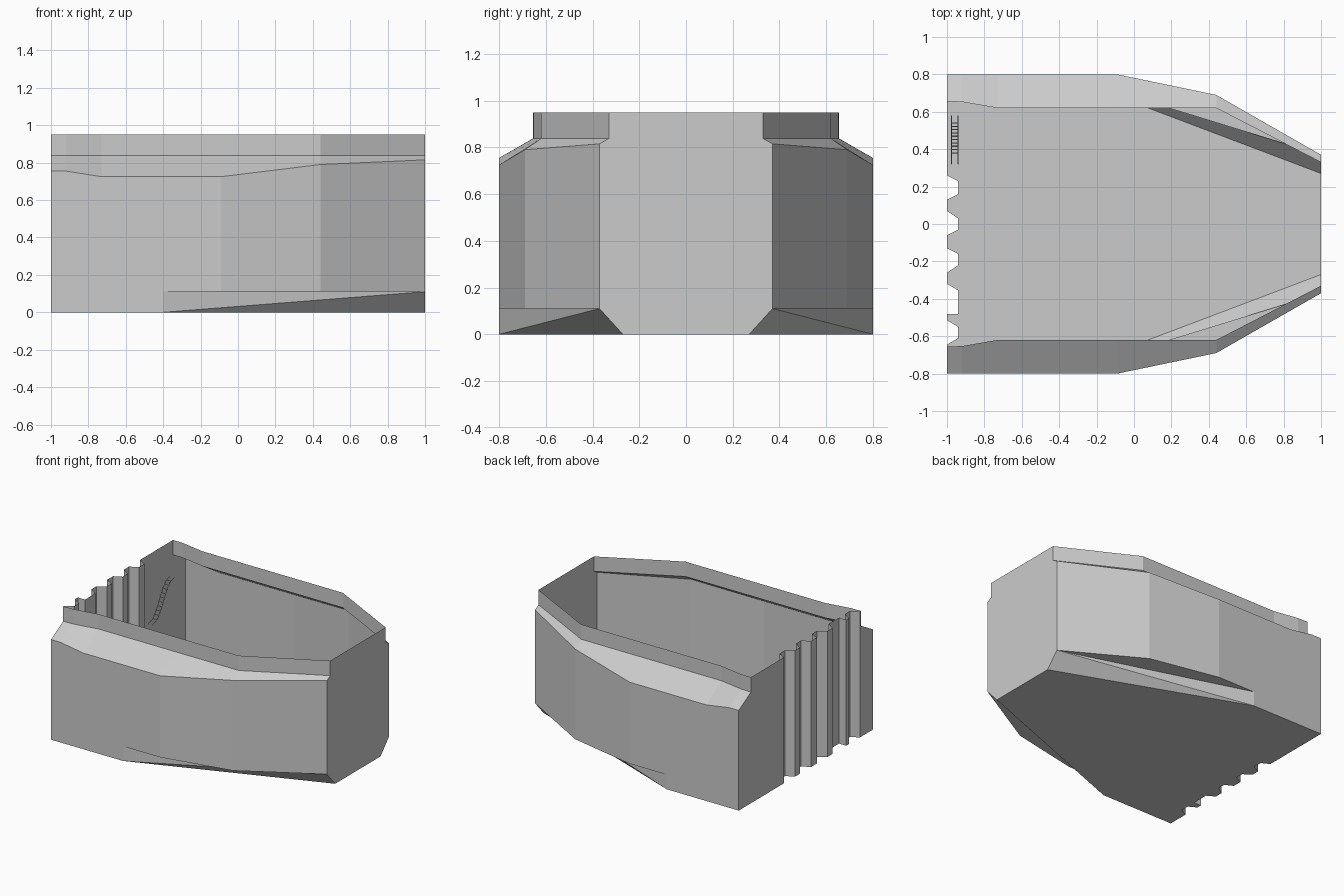
import bpy, bmesh
from mathutils import Vector

cube = bpy.data.objects.get("Cube")
if cube:
    bpy.data.objects.remove(cube, do_unlink=True)

RIM_TOP, RIM_LOW, STEP = 0.95, 0.838, 0.11

# Side stations: x, wall y, wall top z, rim y
STATIONS = [(-1, 0.8, 0.755, 0.655), (-0.92, 0.8, 0.755, 0.653),
            (-0.73, 0.8, 0.725, 0.62), (-0.4, 0.8, 0.725, 0.62),
            (-0.09, 0.8, 0.725, 0.62), (0.44, 0.69, 0.79, 0.62),
            (1, 0.37, 0.815, 0.33)]
KEEL_X = -0.4

# Corrugated end wall in plan: x, y
OUT, INN = -1, -0.94
RIBS = [(OUT, 0.26), (INN, 0.23), (INN, 0.16), (OUT, 0.13), (OUT, 0.07),
        (INN, 0.03), (INN, -0.03), (OUT, -0.06), (OUT, -0.13), (INN, -0.16),
        (INN, -0.22), (OUT, -0.26), (OUT, -0.32), (INN, -0.355),
        (INN, -0.48), (OUT, -0.48), (OUT, -0.515), (INN, -0.55),
        (INN, -0.61), (OUT, -0.645)]


def make_object(name, bm):
    mesh = bpy.data.meshes.new(name)
    bm.to_mesh(mesh)
    bm.free()
    obj = bpy.data.objects.new(name, mesh)
    bpy.context.collection.objects.link(obj)
    return obj


def face(bm, pts):
    return bm.faces.new([bm.verts.new(p) for p in pts])


def build_hull():
    bm = bmesh.new()
    for s in (1, -1):
        # Side wall, sloped shoulder and upright rim
        for (xa, ya, za, ra), (xb, yb, zb, rb) in zip(STATIONS, STATIONS[1:]):
            low = STEP if xa >= KEEL_X else 0
            rows = [((xa, s * ya, low), (xb, s * yb, low)),
                    ((xa, s * ya, za), (xb, s * yb, zb)),
                    ((xa, s * ra, RIM_LOW), (xb, s * rb, RIM_LOW)),
                    ((xa, s * ra, RIM_TOP), (xb, s * rb, RIM_TOP))]
            for (a, b), (d, c) in zip(rows, rows[1:]):
                face(bm, (a, b, c, d))

        # Undercut below the narrowing end
        keel, keel_top = (KEEL_X, s * 0.8, 0), (KEEL_X, s * 0.8, STEP)
        corner, foot = (1, s * 0.37, STEP), (1, s * 0.27, 0)
        ledge = [(x, s * y, STEP) for x, y, z, r in STATIONS if x >= KEEL_X]
        face(bm, ledge)
        face(bm, (keel, corner, keel_top))
        face(bm, (keel, foot, corner))

        # Flat end panel beside the ribs
        inner = RIBS[0][1] if s > 0 else RIBS[-1][1]
        x, y, z, r = STATIONS[0]
        face(bm, [(x, inner, 0), (x, s * y, 0), (x, s * y, z),
                  (x, s * r, RIM_LOW), (x, s * r, RIM_TOP), (x, inner, RIM_TOP)])

    # Narrow end panel
    half = [(0.27, 0), (0.37, STEP), (0.815, 0), (0.33, RIM_LOW), (0.33, RIM_TOP)]
    half[2] = (0.37, STATIONS[-1][2])
    face(bm, [(1, y, z) for y, z in half] + [(1, -y, z) for y, z in reversed(half)])

    # Ribs
    for (xa, ya), (xb, yb) in zip(RIBS, RIBS[1:]):
        face(bm, ((xa, ya, 0), (xb, yb, 0), (xb, yb, RIM_TOP), (xa, ya, RIM_TOP)))

    # Floor
    plan = [(-1, 0.8)] + RIBS + [(-1, -0.8), (KEEL_X, -0.8), (1, -0.27),
                                 (1, 0.27), (KEEL_X, 0.8)]
    face(bm, [(x, y, 0) for x, y in plan])

    bmesh.ops.remove_doubles(bm, verts=bm.verts, dist=0.0005)
    bmesh.ops.recalc_face_normals(bm, faces=bm.faces)
    return make_object("hull_shell", bm)


def rod(name, pts, radius):
    curve = bpy.data.curves.new(name, "CURVE")
    curve.dimensions = "3D"
    curve.bevel_depth = radius
    curve.bevel_resolution = 0
    curve.use_fill_caps = True
    spline = curve.splines.new("POLY")
    spline.points.add(len(pts) - 1)
    for p, co in zip(spline.points, pts):
        p.co = (*co, 1)
    obj = bpy.data.objects.new(name, curve)
    bpy.context.collection.objects.link(obj)


build_hull()

# Small bent ladder inside the end panel
BEND = [(0.32, 0.45), (0.38, 0.47), (0.42, 0.52), (0.5, 0.66), (0.54, 0.7), (0.58, 0.71)]
RAILS = (-0.975, -0.94)
for i, x in enumerate(RAILS):
    rod(f"ladder_rail_{i + 1}", [(x, y, z) for y, z in BEND], 0.003)
start, end = Vector(BEND[1]), Vector(BEND[4])
for i in range(10):
    y, z = start.lerp(end, i / 9)
    rod(f"ladder_rung_{i + 1}", [(x, y, z) for x in RAILS], 0.003)
